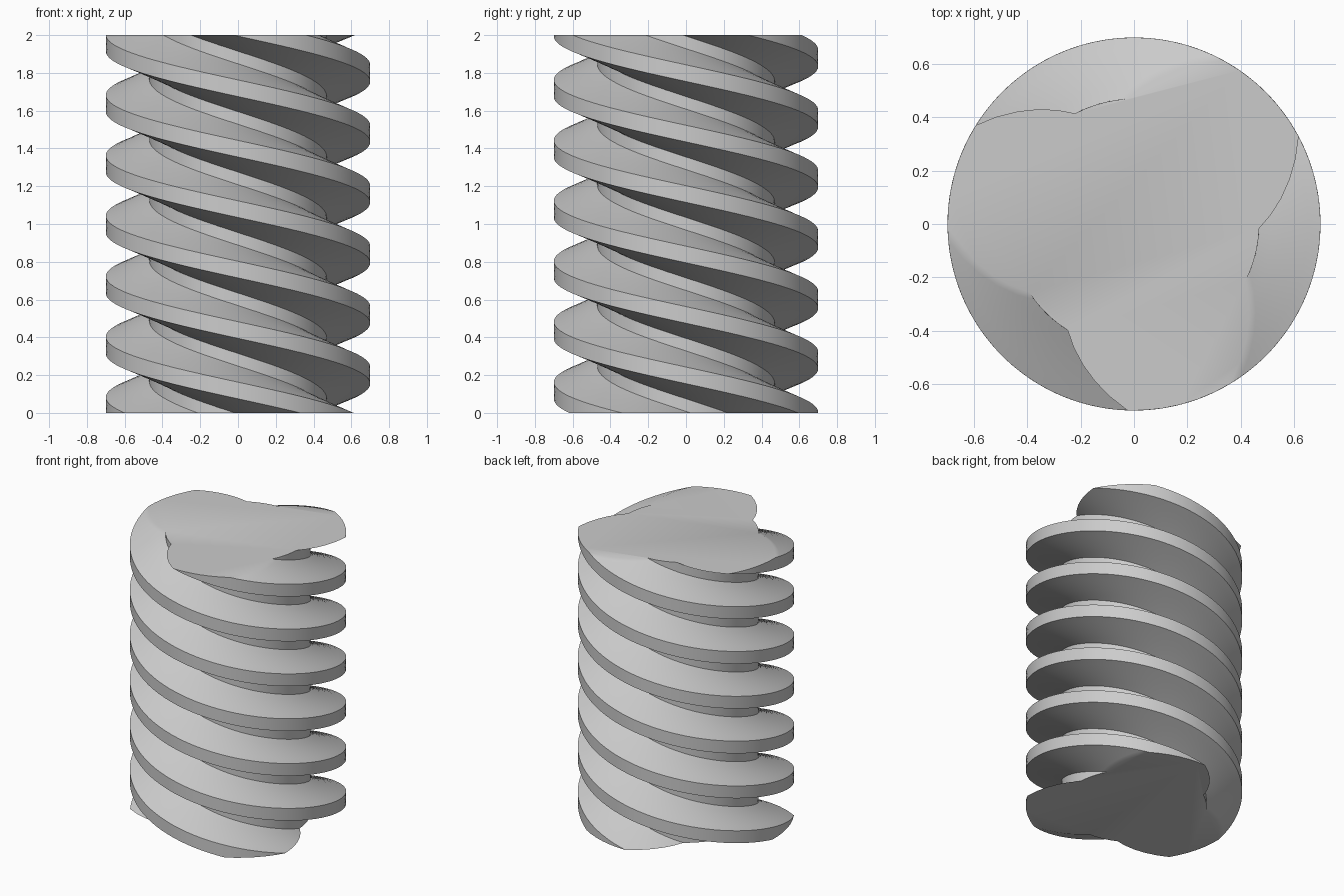
import bpy, bmesh, math

cube = bpy.data.objects.get("Cube")
if cube:
    bpy.data.objects.remove(cube, do_unlink=True)

OUTER, ROOT = 0.7, 0.47      # crest and root radii
HEIGHT, LEAD = 2.0, 0.96     # left-handed helix
STARTS, RINGS = 3, 180

metal = bpy.data.materials.new("plain_grey")
metal.use_nodes = True
grey = (0.6, 0.6, 0.6, 1)
metal.diffuse_color = grey
metal.node_tree.nodes["Principled BSDF"].inputs["Base Color"].default_value = grey


def thread_section():
    """Polar outline (angle, radius) of the trapezoid threads."""
    # Each span: start angle, end angle, start radius, end radius, steps
    spans = [(28, 61, OUTER, OUTER, 6), (61, 93, OUTER, ROOT, 5),
             (93, 118, ROOT, ROOT, 5), (118, 148, ROOT, OUTER, 5)]
    outline = []
    for start in range(STARTS):
        for a0, a1, r0, r1, steps in spans:
            for i in range(steps):
                t = i / steps
                angle = math.radians(a0 + (a1 - a0) * t + 360 / STARTS * start)
                outline.append((angle, r0 + (r1 - r0) * t))
    return outline


# Sweep the section upward while it turns
bm = bmesh.new()
section = thread_section()
rings = []
for k in range(RINGS + 1):
    z = HEIGHT * k / RINGS
    turn = (HEIGHT - z) / LEAD * math.tau
    rings.append([bm.verts.new((r * math.cos(a + turn), r * math.sin(a + turn), z))
                  for a, r in section])
count = len(section)
for low, high in zip(rings, rings[1:]):
    for i in range(count):
        j = (i + 1) % count
        bm.faces.new((low[i], low[j], high[j], high[i]))

# Flat cut ends
bm.faces.new(rings[-1])
bm.faces.new(rings[0][::-1])

mesh = bpy.data.meshes.new("threaded_rod")
bm.to_mesh(mesh)
bm.free()
mesh.materials.append(metal)
rod = bpy.data.objects.new("threaded_rod", mesh)
bpy.context.collection.objects.link(rod)

bpy.context.view_layer.objects.active = rod
rod.select_set(True)
bpy.ops.object.shade_smooth_by_angle(angle=math.radians(35))
